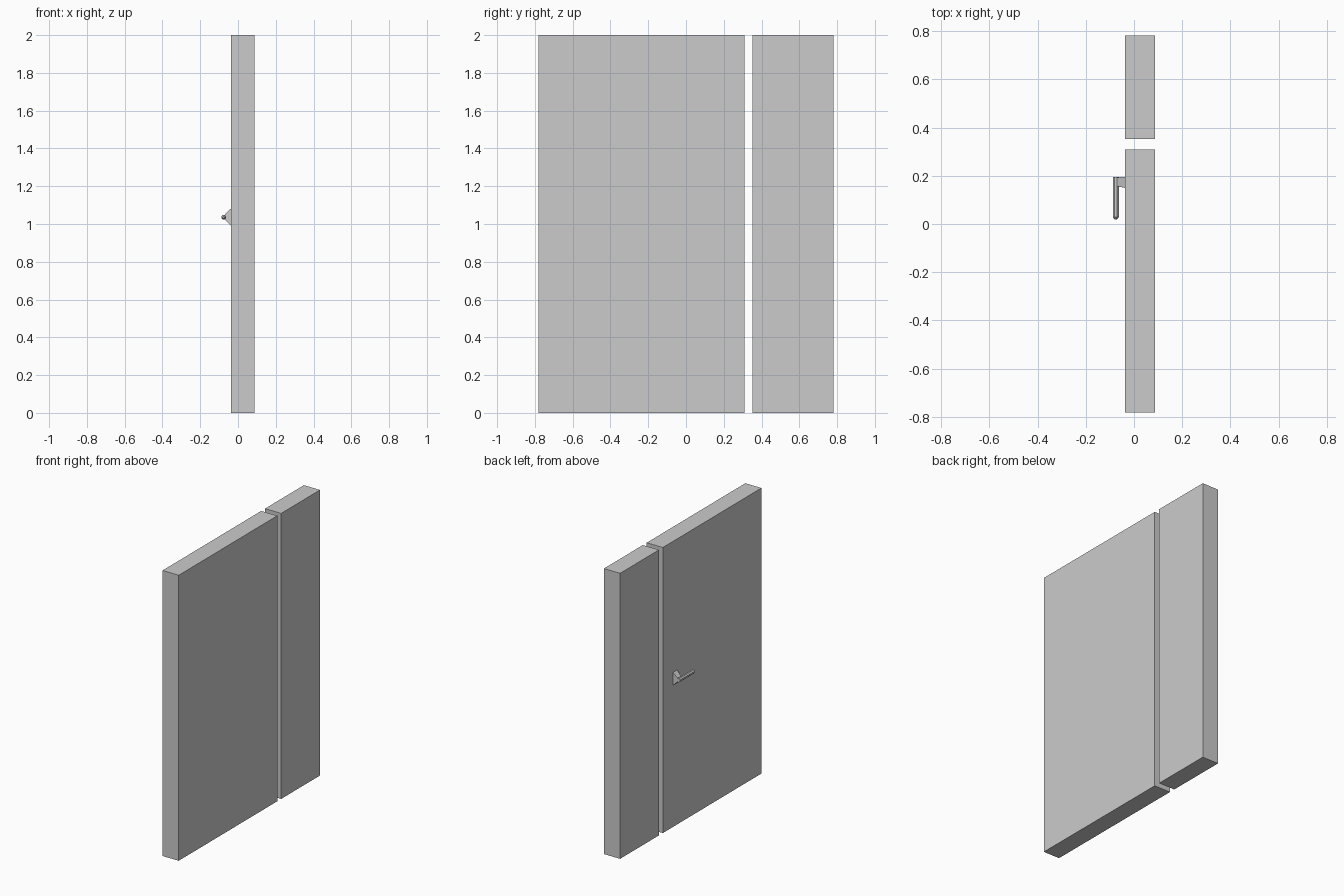
import bpy, bmesh, math

if "Cube" in bpy.data.objects:
    bpy.data.objects.remove(bpy.data.objects["Cube"])


def make_object(name, bm):
    bmesh.ops.recalc_face_normals(bm, faces=bm.faces)
    mesh = bpy.data.meshes.new(name)
    bm.to_mesh(mesh)
    bm.free()
    obj = bpy.data.objects.new(name, mesh)
    bpy.context.collection.objects.link(obj)
    return obj


def loft(name, rings):
    """Join rings of points into a closed, capped solid."""
    bm = bmesh.new()
    loops = [[bm.verts.new(p) for p in ring] for ring in rings]
    n = len(loops[0])
    for a, b in zip(loops, loops[1:]):
        for i in range(n):
            j = (i + 1) % n
            bm.faces.new((a[i], a[j], b[j], b[i]))
    bm.faces.new(loops[0])
    bm.faces.new(loops[-1])
    return make_object(name, bm)


def rect_x(x, y0, y1, z0, z1):
    return [(x, y0, z0), (x, y1, z0), (x, y1, z1), (x, y0, z1)]


X0, X1, HZ = -0.037, 0.088, 1.037

# Wide and narrow door leaves
for name, y0, y1 in (("wide_door_leaf", -0.782, 0.309),
                     ("narrow_door_leaf", 0.352, 0.782)):
    loft(name, [rect_x(x, y0, y1, 0, 2) for x in (X0, X1)])

# Tapered handle mount
loft("handle_mount", [rect_x(X0, 0.15, 0.196, HZ - 0.045, HZ + 0.045),
                      rect_x(-0.07, 0.156, 0.193, HZ - 0.013, HZ + 0.013)])

# Octagonal lever with a tapered tip
sides = 8
rings = []
for y, r in ((0.194, 0.0135), (0.029, 0.0135), (0.018, 0.005)):
    rings.append([(-0.0755 + r * math.cos(math.tau * (i + 0.5) / sides), y,
                   HZ - 0.002 + r * math.sin(math.tau * (i + 0.5) / sides))
                  for i in range(sides)])
loft("handle_lever", rings)
